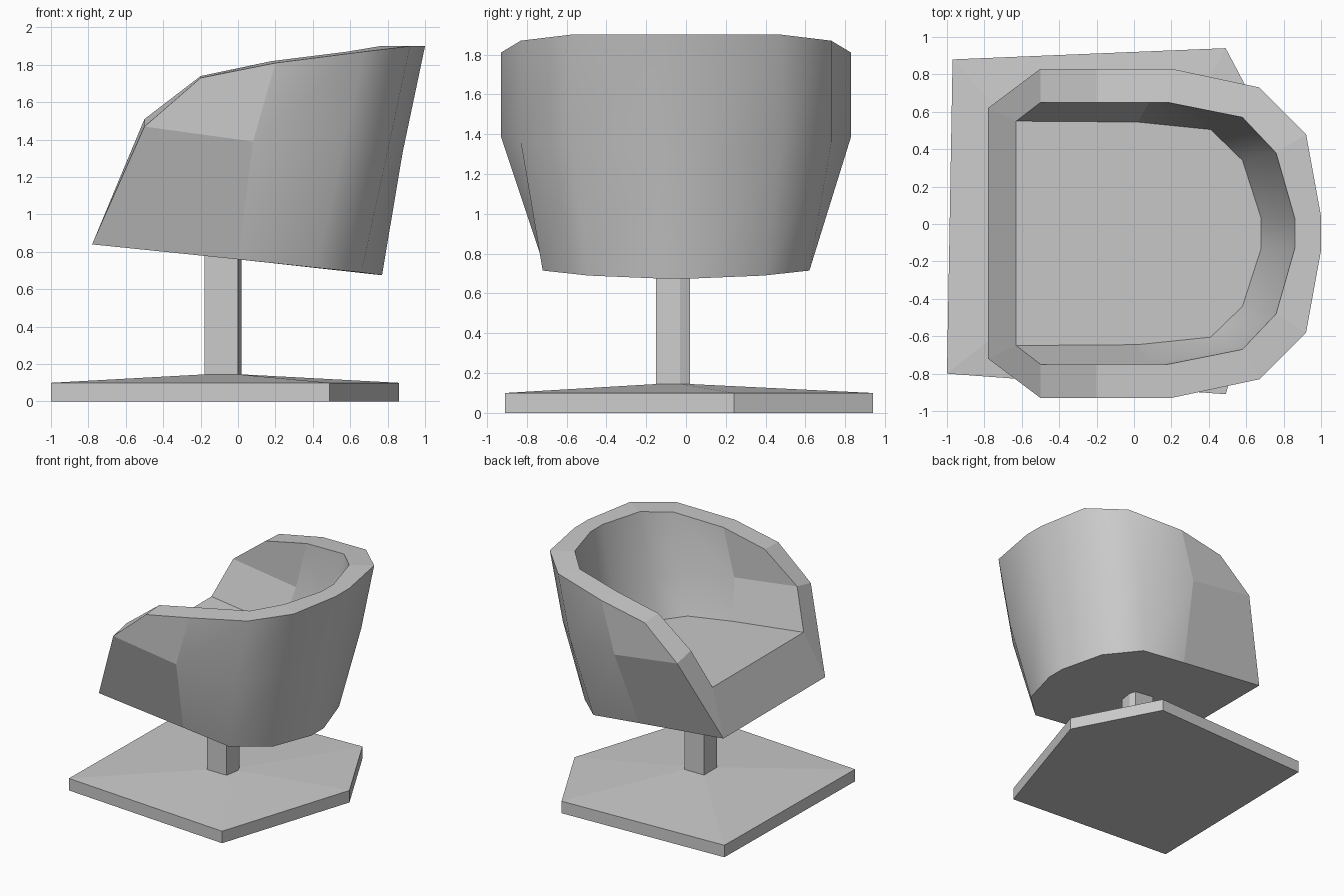
import bpy, bmesh

cube = bpy.data.objects.get("Cube")
if cube:
    bpy.data.objects.remove(cube)

GREY = (0.6, 0.6, 0.6, 1.0)
mat = bpy.data.materials.new("light_grey")
mat.use_nodes = True
mat.diffuse_color = GREY
mat.node_tree.nodes["Principled BSDF"].inputs["Base Color"].default_value = GREY


def finish(bm, name):
    """Turn a bmesh into a named grey object with outward normals."""
    bmesh.ops.recalc_face_normals(bm, faces=bm.faces)
    mesh = bpy.data.meshes.new(name)
    bm.to_mesh(mesh)
    bm.free()
    mesh.materials.append(mat)
    obj = bpy.data.objects.new(name, mesh)
    bpy.context.collection.objects.link(obj)
    return obj


def loft(name, rings):
    """Closed solid through rings of (outline, height)."""
    bm = bmesh.new()
    loops = [[bm.verts.new((x, y, z)) for x, y in pts] for pts, z in rings]
    n = len(loops[0])
    for low, high in zip(loops, loops[1:]):
        for i in range(n):
            j = (i + 1) % n
            bm.faces.new((low[i], low[j], high[j], high[i]))
    bm.faces.new(loops[0][::-1])
    bm.faces.new(loops[-1])
    return finish(bm, name)


# Five-sided foot and matching post
foot = [(-0.97, 0.88), (-1.0, -0.80), (0.49, -0.91), (0.86, 0.24), (0.49, 0.94)]
post = [(-0.18, 0.02), (-0.18, -0.15), (0.0, -0.15), (0.02, -0.03), (0.0, 0.02)]
loft("base", [(foot, 0.0), (foot, 0.10), (post, 0.145)])
loft("post", [(post, 0.14), (post, 0.82)])

# Seat shell: rows bottom to top, columns from front arm to middle of back,
# each point is (x, half width, z)
CENTRE_Y = -0.05
outer_rows = [
    [(-0.78, 0.67, 0.84), (0.0, 0.67, 0.76), (0.42, 0.67, 0.715), (0.66, 0.44, 0.69), (0.77, 0.08, 0.675)],
    [(-0.5, 0.88, 1.47), (0.08, 0.88, 1.39), (0.56, 0.78, 1.36), (0.80, 0.53, 1.34), (0.88, 0.09, 1.33)],
    [(-0.2, 0.88, 1.73), (0.2, 0.88, 1.81), (0.67, 0.78, 1.87), (0.92, 0.53, 1.9), (1.0, 0.09, 1.9)],
]
inner_rows = [
    [(-0.63, 0.60, 1.2), (0.02, 0.595, 1.12), (0.41, 0.555, 1.075), (0.58, 0.39, 1.055), (0.68, 0.08, 1.04)],
    [(-0.5, 0.70, 1.51), (0.08, 0.70, 1.43), (0.49, 0.61, 1.41), (0.67, 0.42, 1.39), (0.77, 0.08, 1.37)],
    [(-0.2, 0.70, 1.74), (0.18, 0.70, 1.82), (0.58, 0.62, 1.87), (0.76, 0.43, 1.9), (0.86, 0.08, 1.9)],
]

bm = bmesh.new()


def wall(rows):
    """Curved wall mirrored across the seat; the arm panels stay flat."""
    grid = []
    for row in rows:
        right = [bm.verts.new((x, CENTRE_Y - w, z)) for x, w, z in row]
        left = [bm.verts.new((x, CENTRE_Y + w, z)) for x, w, z in row]
        grid.append(right + left[::-1])
    last = len(grid[0]) - 2
    for low, high in zip(grid, grid[1:]):
        for i in range(last + 1):
            face = bm.faces.new((low[i], low[i + 1], high[i + 1], high[i]))
            face.smooth = 0 < i < last
    # Rim path: up one arm, around the back, down the other arm
    rim = [grid[0][0], grid[1][0]] + grid[2] + [grid[1][-1], grid[0][-1]]
    return grid[0], rim


underside, outer_rim = wall(outer_rows)
cushion, inner_rim = wall(inner_rows)
bm.faces.new(underside)
bm.faces.new(cushion)
for i in range(len(outer_rim) - 1):
    bm.faces.new((outer_rim[i], outer_rim[i + 1], inner_rim[i + 1], inner_rim[i]))
# Front panel below the cushion
bm.faces.new((underside[0], cushion[0], cushion[-1], underside[-1]))
finish(bm, "seat_shell")
